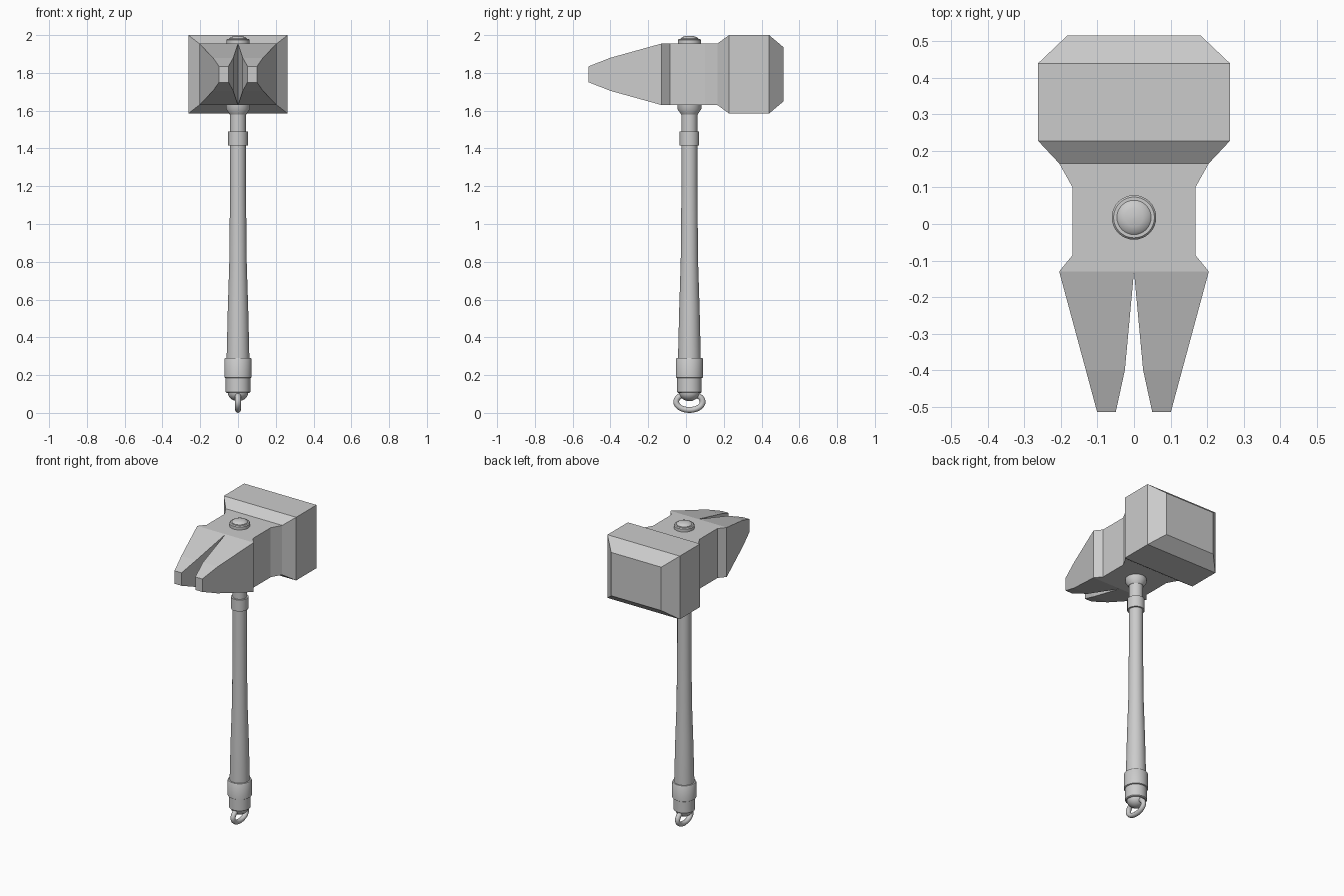
import bpy, bmesh, math

if "Cube" in bpy.data.objects:
    bpy.data.objects.remove(bpy.data.objects["Cube"])

AXIS_Y = 0.018  # handle axis


def finish(name, bm, smooth):
    bmesh.ops.recalc_face_normals(bm, faces=bm.faces)
    me = bpy.data.meshes.new(name)
    bm.to_mesh(me)
    bm.free()
    ob = bpy.data.objects.new(name, me)
    bpy.context.collection.objects.link(ob)
    if smooth:
        bpy.context.view_layer.objects.active = ob
        ob.select_set(True)
        bpy.ops.object.shade_smooth_by_angle(angle=math.radians(35))
        ob.select_set(False)
    return ob


def lathe(name, profile, sides=32):
    """Closed turned part around the handle axis; profile is (radius, z)."""
    bm = bmesh.new()
    rings = []
    for r, z in profile:
        rings.append([bm.verts.new((r * math.cos(a), AXIS_Y + r * math.sin(a), z))
                      for a in (2 * math.pi * i / sides for i in range(sides))])
    for a, b in zip(rings, rings[1:]):
        for i in range(sides):
            j = (i + 1) % sides
            bm.faces.new((a[i], a[j], b[j], b[i]))
    bm.faces.new(rings[0])
    bm.faces.new(rings[-1])
    return finish(name, bm, True)


# Hammer head: right half lofted along y, then mirrored; (y, inner x, outer x, low z, high z)
sections = [
    (0.517, 0, 0.182, 1.65, 1.935),
    (0.44, 0, 0.263, 1.585, 2.0),
    (0.228, 0, 0.263, 1.585, 2.0),
    (0.166, 0, 0.205, 1.63, 1.955),
    (0.10, 0, 0.168, 1.63, 1.955),
    (-0.085, 0, 0.168, 1.63, 1.955),
    (-0.13, 0, 0.205, 1.63, 1.955),
    (-0.40, 0.025, 0.132, 1.705, 1.88),
    (-0.515, 0.05, 0.101, 1.75, 1.835),
]
bm = bmesh.new()
loops = [[bm.verts.new(p) for p in ((xi, y, lo), (xo, y, lo), (xo, y, hi), (xi, y, hi))]
         for y, xi, xo, lo, hi in sections]
for k, (a, b) in enumerate(zip(loops, loops[1:])):
    for i in range(4):
        if i == 3 and sections[k + 1][1] == 0:
            continue  # open along the mirror plane
        j = (i + 1) % 4
        bm.faces.new((a[i], a[j], b[j], b[i]))
bm.faces.new(loops[0])
bm.faces.new(loops[-1])
# mirror in bmesh so normals are consistent
bmesh.ops.mirror(bm, geom=bm.verts[:] + bm.edges[:] + bm.faces[:], axis='X', merge_dist=0.0005)
finish("hammer_head", bm, False)

# Handle parts
lathe("shaft", [(0.06, 0.2), (0.06, 0.3), (0.054, 0.55), (0.046, 0.8), (0.042, 1.2), (0.042, 1.64)])
lathe("grip_collar", [(0.067, 0.185), (0.072, 0.188), (0.072, 0.285), (0.069, 0.29)])
lathe("pommel", [(0.060, 0.105), (0.065, 0.11), (0.065, 0.2)])
dome = [(0.055 * math.sin(t), 0.11 - 0.048 * math.cos(t))
        for t in (math.radians(d) for d in (3, 20, 40, 60, 75, 90))]
lathe("pommel_dome", dome)
lathe("upper_collar", [(0.052, 1.415), (0.052, 1.49)])
lathe("head_socket", [(0.044, 1.58), (0.063, 1.608), (0.063, 1.64)])
lathe("top_washer", [(0.061, 1.94), (0.061, 1.974), (0.056, 1.98)])
lathe("top_rivet", [(0.047, 1.97), (0.047, 1.982), (0.040, 1.989), (0.025, 1.994), (0.004, 1.996)])

# Oval hanging ring through the pommel
bpy.ops.mesh.primitive_torus_add(major_radius=0.070, minor_radius=0.0155,
                                 major_segments=32, minor_segments=12)
ring = bpy.context.object
ring.name = "hanging_ring"
for v in ring.data.vertices:
    x, y, z = v.co
    f = 0.043 / 0.070
    rad = math.hypot(x, y)
    # squash the path, keep the tube round
    cx, cy = x / rad, y / rad
    v.co = (z, AXIS_Y + cx * rad, 0.0585 + cy * (0.070 * f + rad - 0.070))
bpy.ops.object.shade_smooth_by_angle(angle=math.radians(60))
